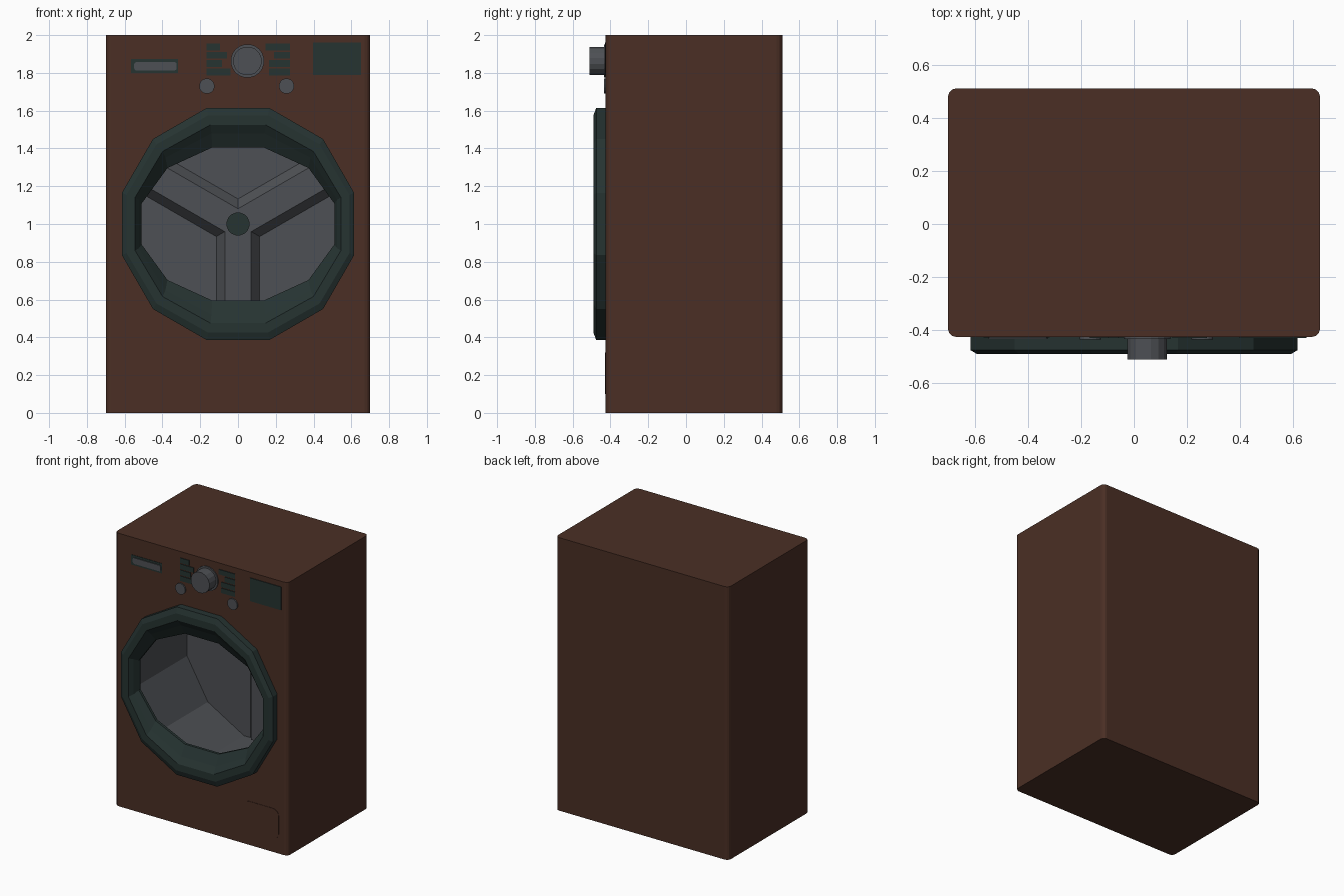
import bpy, bmesh, math

if "Cube" in bpy.data.objects:
    bpy.data.objects.remove(bpy.data.objects["Cube"])

FRONT = -0.425   # cabinet front plane
BACK = 0.31      # drum back wall


def material(name, rgb):
    m = bpy.data.materials.new(name)
    m.diffuse_color = (*rgb, 1)
    m.use_nodes = True
    m.node_tree.nodes["Principled BSDF"].inputs["Base Color"].default_value = m.diffuse_color
    return m


BROWN = material("brown_enamel", (0.069, 0.028, 0.018))
TEAL = material("dark_teal", (0.019, 0.033, 0.031))
GREY = material("steel_grey", (0.076, 0.081, 0.090))


def finish(bm, name, mat):
    me = bpy.data.meshes.new(name)
    bm.to_mesh(me)
    bm.free()
    me.materials.append(mat)
    ob = bpy.data.objects.new(name, me)
    bpy.context.scene.collection.objects.link(ob)
    return ob


def loft(name, loops, mat, cap=True):
    """Skin (outline, y) loops; outlines run counter-clockwise seen from the front."""
    bm = bmesh.new()
    rows = [[bm.verts.new((x, y, z)) for x, z in pts] for pts, y in loops]
    n = len(rows[0])
    for a, b in zip(rows, rows[1:]):
        for i in range(n):
            j = (i + 1) % n
            bm.faces.new((a[i], a[j], b[j], b[i]))
    if cap:
        bm.faces.new(rows[-1])
    return finish(bm, name, mat)


def ngon(cx, cz, ax, az, n=12):
    """Flat-topped polygon given its half width and half height."""
    k = math.cos(math.pi / n)
    return [(cx + ax / k * math.cos((i + .5) * math.tau / n),
             cz + az / k * math.sin((i + .5) * math.tau / n)) for i in range(n)]


def round_rect(x0, x1, z0, z1, r, seg=3):
    pts = []
    for k, (cx, cz) in enumerate([(x1 - r, z1 - r), (x0 + r, z1 - r),
                                  (x0 + r, z0 + r), (x1 - r, z0 + r)]):
        for s in range(seg + 1):
            a = (k + s / seg) * math.pi / 2
            pts.append((cx + r * math.cos(a), cz + r * math.sin(a)))
    return pts


def rect(x0, x1, z0, z1):
    return [(x0, z0), (x1, z0), (x1, z1), (x0, z1)]


def plate(name, outline, t, mat):
    return loft(name, [(outline, FRONT), (outline, FRONT - t)], mat)


# Cabinet: rounded vertical edges, door hole in the front face
bm = bmesh.new()
prof = round_rect(-.70, .70, FRONT, .51, .03)
low = [bm.verts.new((x, y, 0)) for x, y in prof]
top = [bm.verts.new((x, y, 2)) for x, y in prof]
bm.faces.new(top)
bm.faces.new(low[::-1])
n = len(prof)
for i in range(n):
    j = (i + 1) % n
    if abs(prof[i][1] - FRONT) < 1e-5 and abs(prof[j][1] - FRONT) < 1e-5:
        front = [low[i], low[j], top[j], top[i]]
    else:
        bm.faces.new((low[i], low[j], top[j], top[i]))
hole = [bm.verts.new((x, FRONT, z)) for x, z in ngon(0, 1, .58, .58)]
edges = []
for ring in (front, hole):
    for a, b in zip(ring, ring[1:] + ring[:1]):
        edges.append(bm.edges.get((a, b)) or bm.edges.new((a, b)))
bmesh.ops.triangle_fill(bm, edges=edges, use_beauty=True, normal=(0, -1, 0))
for f in bm.faces:
    f.normal_update()
    c = f.calc_center_median()
    if abs(c.y - FRONT) < 1e-4 and f.normal.y > 0:
        f.normal_flip()
finish(bm, "cabinet", BROWN)

# Door ring: twelve-sided, narrowing to an oval opening
loft("door_ring", [(ngon(0, 1, ax, az), y) for ax, az, y in (
    (.615, .615, FRONT), (.615, .615, -.475), (.59, .575, -.49), (.545, .525, -.49),
    (.525, .48, -.46), (.51, .405, -.42), (.51, .405, -.40))], TEAL, cap=False)

# Drum: front flange, walls and back
loft("drum", [(ngon(0, 1, ax, az), y) for ax, az, y in (
    (.51, .405, -.40), (.63, .63, -.40), (.63, .63, BACK))], GREY)


# Three-armed agitator and hub on the drum back
def star(w, length):
    pts = []
    for a in (-90, 30, 150):
        c, s = math.cos(math.radians(a)), math.sin(math.radians(a))
        pts += [(length * c + w * s, 1 + length * s - w * c),
                (length * c - w * s, 1 + length * s + w * c)]
        b, d = math.radians(a + 60), w / math.sin(math.pi / 3)
        pts.append((d * math.cos(b), 1 + d * math.sin(b)))
    return pts


loft("agitator", [(star(.115, .61), BACK), (star(.07, .61), .25)], GREY)
loft("hub", [(ngon(0, 1, .06, .06, 16), .25), (ngon(0, 1, .06, .06, 16), .23)], TEAL)

# Program dial on its base
loft("dial_base", [(ngon(.05, 1.863, .088, .088, 20), FRONT),
                   (ngon(.05, 1.863, .088, .088, 20), -.433)], GREY)
loft("dial", [(ngon(.05, 1.863, .075, .075, 16), FRONT),
              (ngon(.05, 1.863, .075, .075, 16), -.51)], GREY)

# Push buttons
for x in (-.165, .257):
    plate("push_button", ngon(x, 1.73, .04, .04, 16), .009, GREY)

# Indicator bars either side of the dial
for i, (left, right) in enumerate([(-.095, .145), (-.058, .19), (-.085, .165), (-.04, .165)]):
    z = 1.937 - i * .044
    h = .018
    plate("left_bar", rect(-.168, left, z - h, z + h), .005, TEAL)
    plate("right_bar", rect(right, .275, z - h, z + h), .005, TEAL)

# Display screen
plate("screen", rect(.397, .65, 1.79, 1.96), .005, TEAL)

# Detergent drawer handle
plate("drawer_recess", rect(-.567, -.318, 1.80, 1.873), .003, TEAL)
plate("drawer_handle", round_rect(-.55, -.325, 1.813, 1.857, .012), .008, GREY)

# Filter hatch
plate("filter_hatch", round_rect(.34, .63, .10, .32, .05, 4), .003, BROWN)
